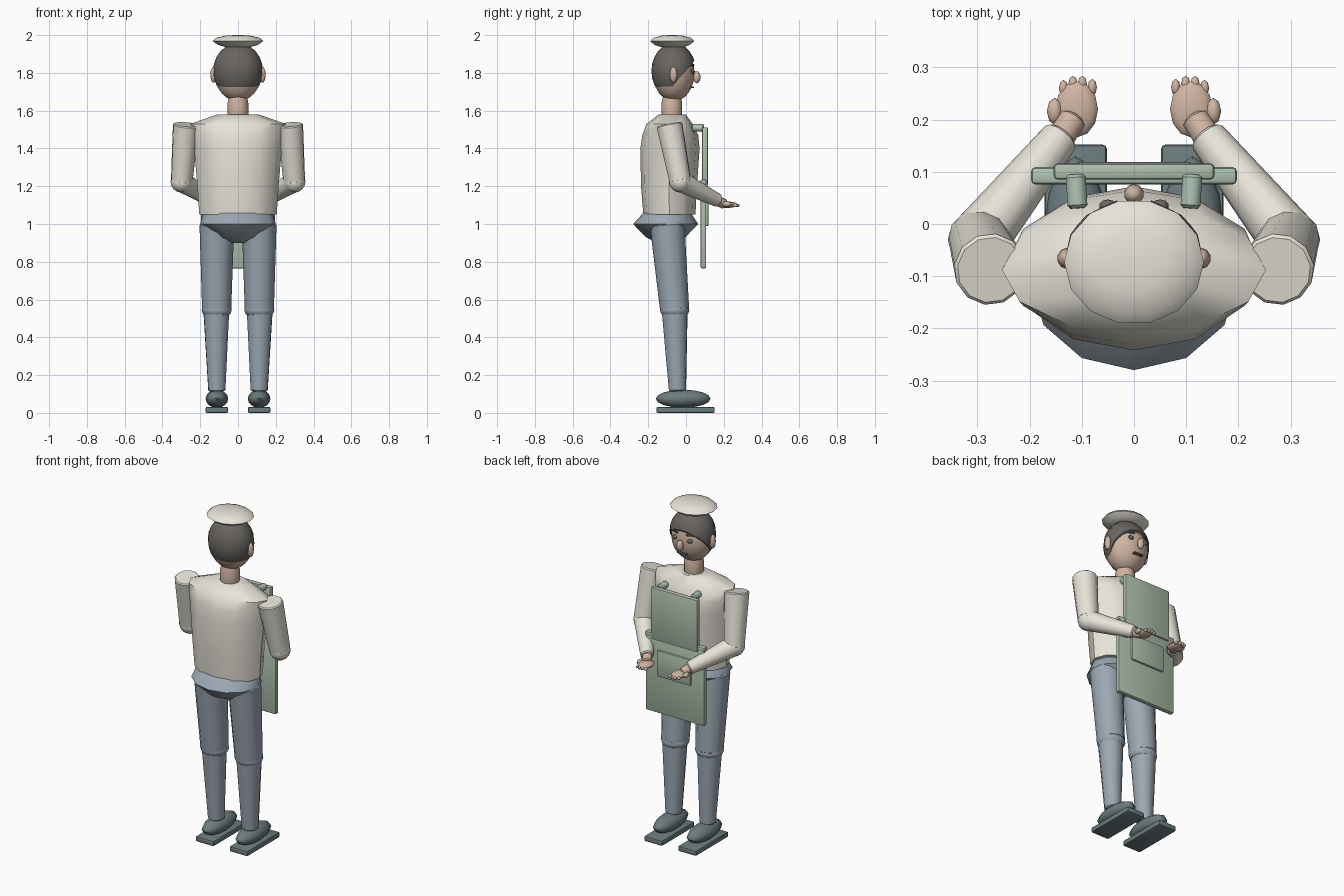
import bpy, bmesh
from math import sin, cos, pi
from mathutils import Vector, Matrix

if "Cube" in bpy.data.objects:
    bpy.data.objects.remove(bpy.data.objects["Cube"])

def material(name, rgb):
    m = bpy.data.materials.new(name)
    m.diffuse_color = (*rgb, 1)
    m.use_nodes = True
    m.node_tree.nodes["Principled BSDF"].inputs["Base Color"].default_value = m.diffuse_color
    return m

CREAM = material("cream_cloth", (0.80, 0.77, 0.69))
BLUE = material("blue_cloth", (0.33, 0.39, 0.45))
SKIN = material("skin", (0.63, 0.46, 0.36))
HAIR = material("hair", (0.14, 0.13, 0.12))
GREEN = material("green_apron", (0.42, 0.52, 0.41))
STRAP = material("green_strap", (0.43, 0.55, 0.46))
SHOE = material("shoe", (0.15, 0.20, 0.21))

def finish(name, bm, mat):
    bmesh.ops.recalc_face_normals(bm, faces=bm.faces)
    me = bpy.data.meshes.new(name)
    bm.to_mesh(me)
    bm.free()
    ob = bpy.data.objects.new(name, me)
    me.materials.append(mat)
    bpy.context.collection.objects.link(ob)
    return ob

def ball(name, c, r, mat, seg=12, rings=8, cuts=()):
    """Ellipsoid, optionally trimmed by (point, normal) planes and capped."""
    bm = bmesh.new()
    m = Matrix.Translation(c) @ Matrix.Diagonal((*r, 1))
    bmesh.ops.create_uvsphere(bm, u_segments=seg, v_segments=rings, radius=1, matrix=m)
    for p, n in cuts:
        geom = bm.verts[:] + bm.edges[:] + bm.faces[:]
        cut = bmesh.ops.bisect_plane(bm, geom=geom, plane_co=p, plane_no=n, clear_inner=True)
        edges = [e for e in cut["geom_cut"] if isinstance(e, bmesh.types.BMEdge)]
        bmesh.ops.contextual_create(bm, geom=edges)
    return finish(name, bm, mat)

def limb(name, a, b, r1, r2, mat, seg=12, bevel=0.006):
    """Tapered cylinder from a to b with a slightly rounded rim."""
    a, b = Vector(a), Vector(b)
    bm = bmesh.new()
    rot = (b - a).to_track_quat('Z', 'Y').to_matrix().to_4x4()
    bmesh.ops.create_cone(bm, cap_ends=True, segments=seg, radius1=r1, radius2=r2,
                          depth=(b - a).length, matrix=Matrix.Translation((a + b) / 2) @ rot)
    rims = [e for e in bm.edges if any(len(f.verts) > 4 for f in e.link_faces)]
    bmesh.ops.bevel(bm, geom=rims, offset=bevel, segments=1, affect='EDGES')
    return finish(name, bm, mat)

def box(name, lo, hi, mat, bevel=0.008):
    lo, hi = Vector(lo), Vector(hi)
    bm = bmesh.new()
    m = Matrix.Translation((lo + hi) / 2) @ Matrix.Diagonal((*(hi - lo), 1))
    bmesh.ops.create_cube(bm, size=1, matrix=m)
    bmesh.ops.bevel(bm, geom=bm.edges[:], offset=bevel, segments=2, profile=0.5, affect='EDGES')
    return finish(name, bm, mat)

def loft(name, rings, mat, seg=12):
    """Stack of ellipses given as (z, half width, half depth, y centre)."""
    bm = bmesh.new()
    loops = [[bm.verts.new((a * cos(2 * pi * i / seg), y + b * sin(2 * pi * i / seg), z))
              for i in range(seg)] for z, a, b, y in rings]
    for l0, l1 in zip(loops, loops[1:]):
        for i in range(seg):
            j = (i + 1) % seg
            bm.faces.new((l0[i], l0[j], l1[j], l1[i]))
    bm.faces.new(loops[0][::-1])
    bm.faces.new(loops[-1])
    return finish(name, bm, mat)

# Shirt body and hips
loft("shirt_body", [(1.05, .205, .138, -.088), (1.2, .215, .148, -.09), (1.4, .232, .157, -.085),
                    (1.47, .245, .148, -.083), (1.53, .253, .122, -.088), (1.58, .11, .072, -.072)], CREAM)
loft("hips", [(0.90, .04, .04, -.108), (0.93, .12, .105, -.108), (1.0, .2, .172, -.108),
              (1.06, .185, .125, -.1), (1.07, .17, .11, -.1)], BLUE, seg=12)

# Head, neck and hair
loft("neck", [(1.55, .05, .05, -.075), (1.585, .055, .055, -.075), (1.64, .055, .055, -.075),
              (1.68, .045, .045, -.075)], SKIN)
ball("head", (0, -.065, 1.798), (.124, .11, .148), SKIN, 16, 12)
ball("hair_cap", (0, -.065, 1.81), (.132, .118, .148), HAIR, 16, 12,
     [((0, 0, 1.715), (0, 0, 1)), ((0, -.074, 1.724), (0, -1.19, 1))])
loft("hat", [(1.938, .07, .065, -.073), (1.948, .105, .095, -.073), (1.968, .134, .12, -.073),
             (1.986, .115, .102, -.073), (1.997, .065, .058, -.073), (2.0, .02, .018, -.073)], CREAM, 14)
ball("nose", (0, .057, 1.777), (.019, .02, .032), SKIN, 10, 8)
box("mouth", (-.03, .02, 1.719), (.03, .043, 1.727), HAIR, .003)

# Apron: bib, skirt, waistband and pocket
box("apron_bib", (-.154, .085, 1.2), (.154, .116, 1.512), GREEN)
box("apron_skirt", (-.195, .078, .765), (.195, .107, 1.225), GREEN)
box("apron_waistband", (-.197, .076, 1.21), (.197, .109, 1.235), STRAP)
box("apron_pocket", (-.11, .098, 0.99), (.11, .119, 1.145), GREEN, .005)

for s, side in ((-1, "left"), (1, "right")):
    # Face details
    ball(f"{side}_ear", (s * .13, -.066, 1.79), (.017, .02, .042), SKIN, 10, 8)
    ball(f"{side}_eye", (s * .05, .035, 1.808), (.017, .012, .012), HAIR, 10, 6)
    limb(f"{side}_eyebrow", (s * .03, .04, 1.842), (s * .075, .02, 1.84), .006, .005, HAIR, 8, .001)
    # Apron strap
    limb(f"{side}_strap", (s * .108, .03, 1.51), (s * .112, .095, 1.508), .02, .02, STRAP, 10)
    # Arm
    elbow = (s * .298, -.03, 1.225)
    limb(f"{side}_upper_sleeve", (s * .275, -.088, 1.527), elbow, .07, .058, CREAM)
    ball(f"{side}_elbow", elbow, (.059, .059, .059), CREAM)
    limb(f"{side}_lower_sleeve", elbow, (s * .138, .17, 1.124), .057, .036, CREAM)
    limb(f"{side}_wrist", (s * .15, .15, 1.13), (s * .115, .205, 1.105), .028, .027, SKIN, 10)
    # Hand
    ball(f"{side}_palm", (s * .11, .22, 1.102), (.041, .054, .017), SKIN)
    ball(f"{side}_thumb", (s * .152, .216, 1.105), (.015, .026, .014), SKIN, 8, 6)
    for i, (x, y) in enumerate(((.08, .262), (.099, .268), (.117, .268), (.135, .26))):
        ball(f"{side}_finger_{i + 1}", (s * x, y, 1.098), (.009, .016, .009), SKIN, 8, 6)
    # Leg
    limb(f"{side}_thigh", (s * .112, -.1, 1.0), (s * .113, -.06, .545), .092, .077, BLUE)
    ball(f"{side}_knee", (s * .113, -.06, .545), (.08, .078, .05), BLUE)
    limb(f"{side}_shin", (s * .115, -.06, .545), (s * .112, -.045, .115), .07, .046, BLUE)
    # Shoe
    ball(f"{side}_shoe", (s * .112, -.015, .075), (.06, .145, .048), SHOE)
    box(f"{side}_sole", (s * .112 - .06, -.157, 0), (s * .112 + .06, .152, .032), SHOE)

# Smooth curved surfaces, keep hard edges
bpy.ops.object.select_all(action='SELECT')
bpy.context.view_layer.objects.active = bpy.data.objects["shirt_body"]
bpy.ops.object.shade_smooth_by_angle(angle=0.7)
